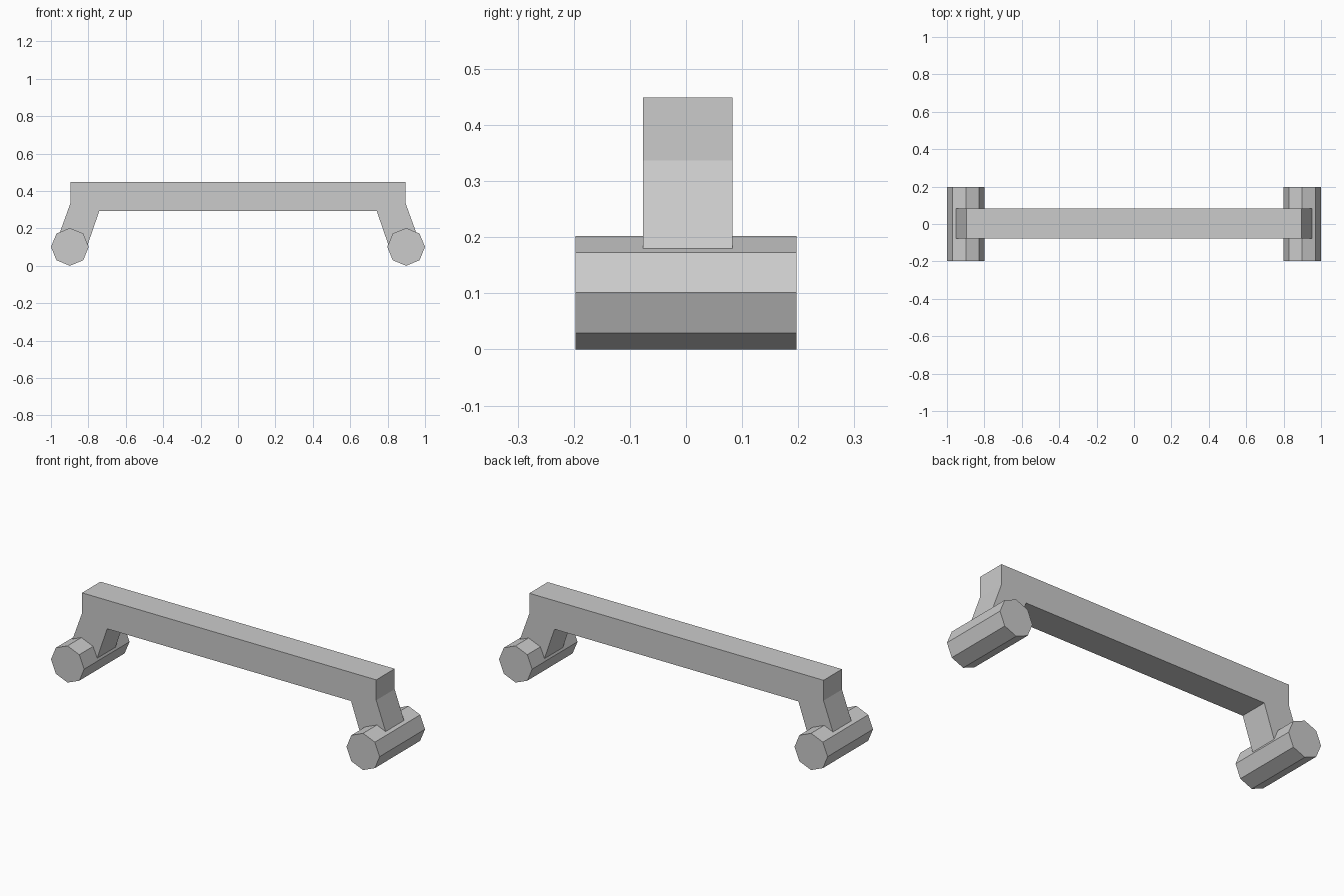
import bpy
import bmesh
from math import pi
from mathutils import Matrix, Vector

cube = bpy.data.objects.get("Cube")
if cube:
    bpy.data.objects.remove(cube, do_unlink=True)

grey = bpy.data.materials.new("light_grey")
grey.use_nodes = True
colour = (0.6, 0.6, 0.6, 1)
grey.diffuse_color = colour
grey.node_tree.nodes["Principled BSDF"].inputs["Base Color"].default_value = colour


def add_object(name, bm):
    bmesh.ops.recalc_face_normals(bm, faces=bm.faces)
    mesh = bpy.data.meshes.new(name)
    bm.to_mesh(mesh)
    bm.free()
    mesh.materials.append(grey)
    obj = bpy.data.objects.new(name, mesh)
    bpy.context.collection.objects.link(obj)
    return obj


# Bar with splayed legs: one half outline mirrored, then extruded in depth
half = [(0.895, 0.449), (0.895, 0.337), (0.972, 0.125),
        (0.815, 0.08), (0.742, 0.292)]
outline = half + [(-x, z) for x, z in reversed(half)]
bm = bmesh.new()
face = bm.faces.new([bm.verts.new((x, -0.077, z)) for x, z in outline])
side = bmesh.ops.extrude_face_region(bm, geom=[face])
moved = [v for v in side["geom"] if isinstance(v, bmesh.types.BMVert)]
bmesh.ops.translate(bm, verts=moved, vec=Vector((0, 0.16, 0)))
add_object("bar_with_legs", bm)

# Eight-sided foot rollers lying along y, with a corner pointing straight up
RADIUS = 0.101
for name, sign in (("left_foot_roller", 1), ("right_foot_roller", -1)):
    bm = bmesh.new()
    bmesh.ops.create_cone(
        bm, cap_ends=True, segments=8, radius1=RADIUS, radius2=RADIUS,
        depth=0.394, matrix=Matrix.Rotation(pi / 2, 4, "X"))
    roller = add_object(name, bm)
    roller.location = (sign * 0.899, 0, RADIUS)
